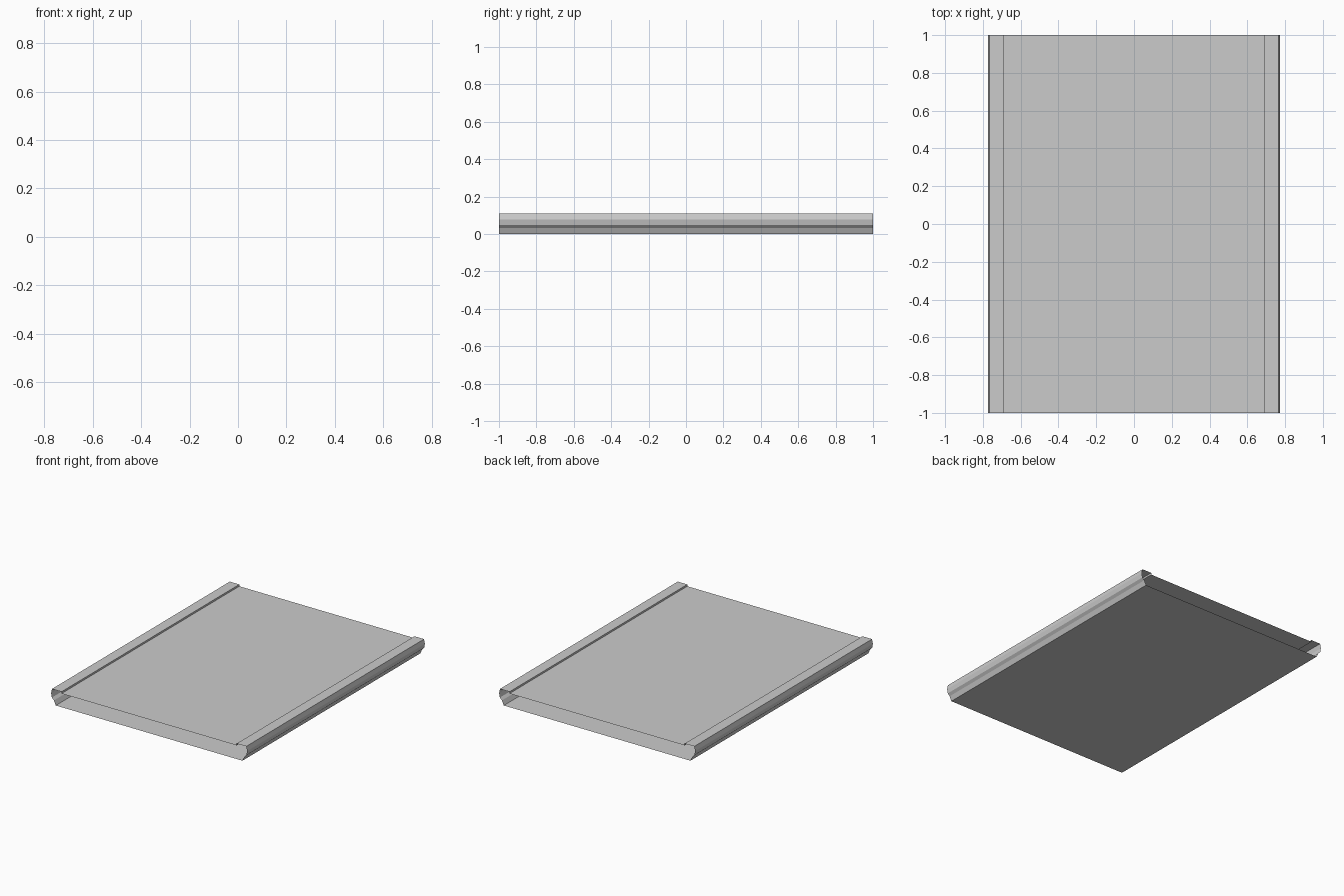
import bpy, bmesh

if "Cube" in bpy.data.objects:
    bpy.data.objects.remove(bpy.data.objects["Cube"])

# Right half of the open-ended panel's cross-section (x, z), floor to top
half = [(0.735, 0.003), (0.75, 0.032), (0.766, 0.048), (0.772, 0.078),
        (0.765, 0.11), (0.69, 0.11), (0.69, 0.097)]
half = [(x, max(0.0, z) if z > 0.01 else 0.0) for x, z in half]
# Mirror to close the ring
ring = half + [(-x, z) for x, z in reversed(half)]

# Hollow sleeve: sweep the ring along y, both ends left open
bm = bmesh.new()
front, back = ([bm.verts.new((x, y, z)) for x, z in ring] for y in (-1, 1))
n = len(ring)
for i in range(n):
    j = (i + 1) % n
    bm.faces.new((front[i], front[j], back[j], back[i]))
bm.normal_update()

mesh = bpy.data.meshes.new("hollow_panel")
bm.to_mesh(mesh)
bm.free()
bpy.context.collection.objects.link(bpy.data.objects.new("hollow_panel", mesh))
